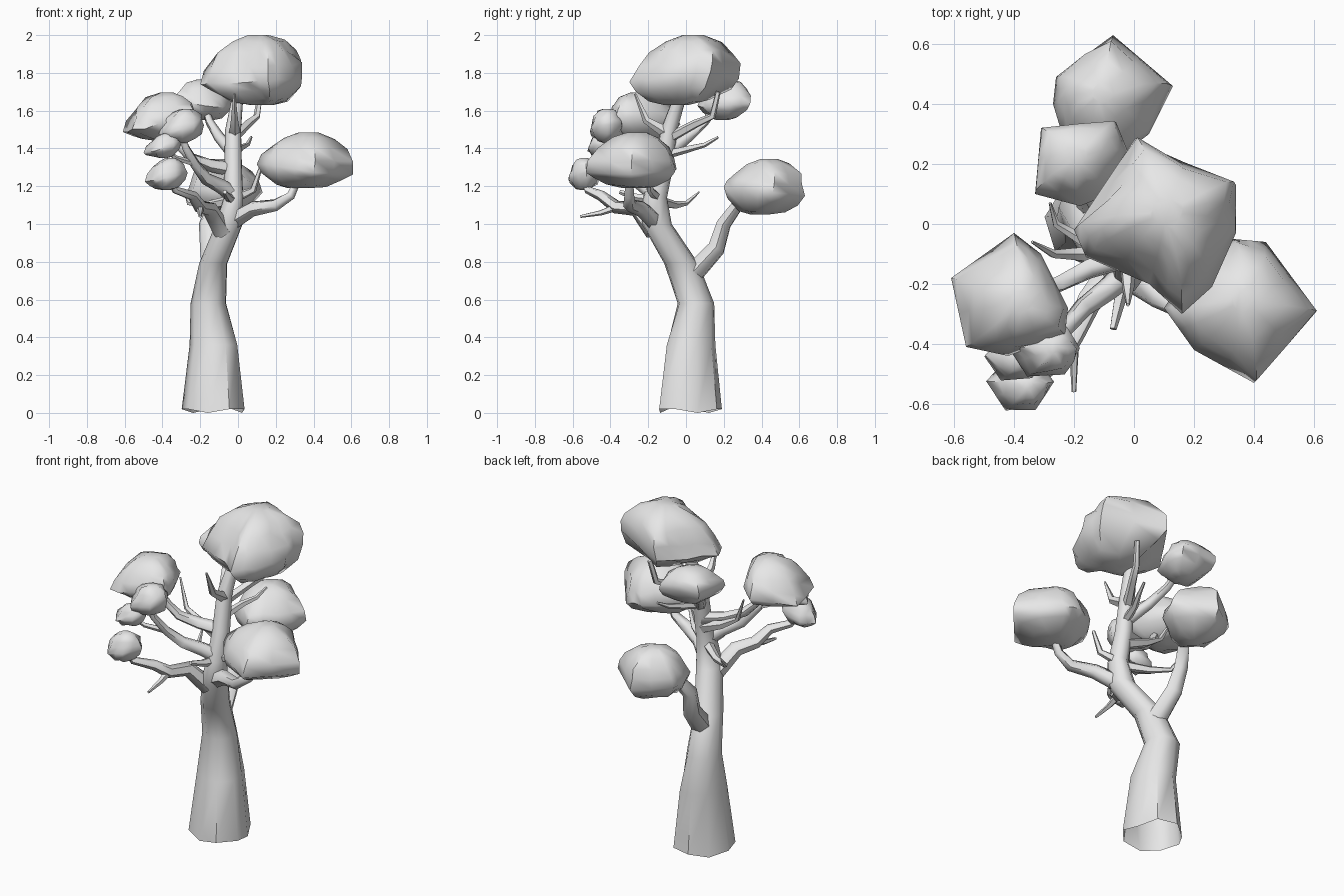
import bpy, bmesh, math, random
from mathutils import Vector

if "Cube" in bpy.data.objects:
    bpy.data.objects.remove(bpy.data.objects["Cube"])

random.seed(11)
grey = bpy.data.materials.new("plain grey")
grey.diffuse_color = (0.8, 0.8, 0.8, 1)
grey.use_nodes = True
grey.node_tree.nodes["Principled BSDF"].inputs["Base Color"].default_value = grey.diffuse_color


def finish(bm, name, angle):
    bmesh.ops.recalc_face_normals(bm, faces=bm.faces)
    me = bpy.data.meshes.new(name)
    bm.to_mesh(me)
    bm.free()
    me.materials.append(grey)
    ob = bpy.data.objects.new(name, me)
    bpy.context.collection.objects.link(ob)
    bpy.ops.object.select_all(action='DESELECT')
    ob.select_set(True)
    bpy.context.view_layer.objects.active = ob
    bpy.ops.object.shade_smooth_by_angle(angle=math.radians(angle))


def skin(bm, rings, ends=(0, -1)):
    """Join vertex rings with quads and close the chosen ends."""
    rings = [[bm.verts.new(p) for p in r] for r in rings]
    n = len(rings[0])
    for a, b in zip(rings, rings[1:]):
        for i in range(n):
            j = (i + 1) % n
            bm.faces.new((a[i], a[j], b[j], b[i]))
    for e in ends:
        bm.faces.new(rings[e])


def tube(name, path, r0, r1, sides=6):
    """Tapered limb swept along a crooked path."""
    pts = [Vector(p) for p in path]
    rings, ref = [], Vector((0.3, 0.9, 0.2))
    for i, p in enumerate(pts):
        d = (pts[min(i + 1, len(pts) - 1)] - pts[max(i - 1, 0)]).normalized()
        u = (ref - d * ref.dot(d)).normalized()
        ref, v = u, d.cross(u)
        r = r0 + (r1 - r0) * i / (len(pts) - 1)
        rings.append([p + r * (u * math.cos(t) + v * math.sin(t))
                      for t in (math.tau * k / sides for k in range(sides))])
    bm = bmesh.new()
    skin(bm, rings)
    finish(bm, name, 60)


def clump(name, rim, zlow, zrim, ztop, tilt=(0, 0), apex=(0, 0), base=(0, 0), rough=0.035):
    """Lumpy leaf mass: a polygon rim, domed above and shallow below."""
    rim = [Vector(p) for p in rim]
    c = sum(rim, Vector((0, 0))) / len(rim)
    ring = []
    for a, b in zip(rim, rim[1:] + rim[:1]):
        ring += [a - c, (a + b) / 2 - c]
    size = max(p.length for p in ring)
    # Layers: outline scale, height fraction (negative goes below the rim)
    layers = [(.22, -1), (.55, -.82), (.84, -.42), (1, 0), (.91, .3),
              (.76, .6), (.52, .85), (.2, 1)]
    rings = []
    for s, f in layers:
        out = []
        h = f * (ztop - zrim if f > 0 else zrim - zlow)
        shift = apex if f > 0 else base
        for p in ring:
            q = p * (s if s == 1 else s * (1 + random.uniform(-2, 2) * rough))
            z = zrim + h + (q.x * tilt[0] + q.y * tilt[1]) * (1 - abs(f))
            if abs(f) < 1:
                z += random.uniform(-1, 1) * rough * size
            out.append((c.x + q.x + abs(f) * shift[0], c.y + q.y + abs(f) * shift[1],
                        min(max(z, zlow), ztop)))
        rings.append(out)
    bm = bmesh.new()
    skin(bm, rings)
    bmesh.ops.triangulate(bm, faces=[f for f in bm.faces if len(f.verts) > 4])
    finish(bm, name, 60)


def round_rim(x, y, rx, ry, n=6):
    return [(x + rx * math.cos(t), y + ry * math.sin(t))
            for t in (math.tau * (k + random.uniform(-.2, .2)) / n for k in range(n))]


# Trunk: centre x, centre y, z, half width x, half width y
trunk = [(-.125, .015, .01, .165, .168), (-.125, .02, .36, .125, .13),
         (-.155, .052, .58, .096, .098), (-.13, -.025, .79, .076, .092),
         (-.045, -.155, 1.0, .073, .08), (-.022, -.165, 1.14, .052, .065),
         (-.025, -.12, 1.3, .048, .052), (-.025, -.09, 1.5, .043, .045),
         (0, -.03, 1.68, .03, .035), (.04, 0, 1.76, .02, .02)]
bm = bmesh.new()
rings = []
for i, (x, y, z, rx, ry) in enumerate(trunk):
    ring = []
    for k in range(9):
        t = math.tau * k / 9 + 0.3
        f = (1.05 if k % 3 else 0.93) if i < 2 else 1
        dz = (0.01 if k % 3 else -0.01) if i == 0 else 0
        ring.append((x + rx * f * math.cos(t), y + ry * f * math.sin(t), z + dz))
    rings.append(ring)
skin(bm, rings, ends=(-1,))
finish(bm, "trunk", 50)

# Main branches
tube("back_branch", [(-.13, .04, .74), (-.15, .16, .87), (-.165, .2, 1.0),
                     (-.12, .28, 1.11), (-.07, .38, 1.2)], .06, .025)
tube("right_branch", [(-.02, -.17, 1.02), (.08, -.24, 1.08), (.2, -.3, 1.1),
                      (.28, -.3, 1.15), (.33, -.3, 1.26)], .05, .018)
tube("low_left_branch", [(-.08, -.17, .96), (-.15, -.26, 1.08), (-.2, -.37, 1.09),
                         (-.24, -.45, 1.15), (-.33, -.52, 1.18), (-.37, -.54, 1.25)], .05, .014)
tube("front_left_branch", [(-.02, -.16, 1.15), (-.09, -.22, 1.2), (-.17, -.28, 1.24),
                           (-.23, -.35, 1.32), (-.28, -.4, 1.41), (-.29, -.42, 1.5)], .045, .015)
tube("left_branch", [(-.03, -.11, 1.29), (-.15, -.15, 1.31), (-.25, -.2, 1.35),
                     (-.31, -.22, 1.41), (-.38, -.24, 1.52)], .04, .016)
tube("upper_branch", [(-.03, -.09, 1.38), (-.1, .01, 1.46), (-.15, .1, 1.54),
                      (-.18, .17, 1.63)], .035, .016)

# Thin forks and bare twigs
tube("fork_small", [(-.23, -.35, 1.32), (-.33, -.41, 1.35), (-.39, -.45, 1.4)], .018, .01, 5)
tube("twig_low", [(-.2, -.37, 1.09), (-.2, -.45, 1.06), (-.2, -.56, 1.04)], .022, .008, 5)
tube("twig_back", [(-.02, -.1, 1.37), (.01, .02, 1.4), (.05, .1, 1.42), (.07, .17, 1.46)], .025, .007, 5)
tube("twig_side", [(-.05, -.14, 1.12), (-.16, -.06, 1.1), (-.26, 0, 1.11), (-.28, .07, 1.17)], .03, .005, 5)
tube("twig_left", [(-.04, -.11, 1.24), (-.17, -.1, 1.29), (-.27, -.1, 1.35), (-.34, -.06, 1.5)], .034, .005, 5)
tube("twig_front", [(-.02, -.08, 1.47), (-.02, -.21, 1.55), (-.02, -.27, 1.69)], .036, .006, 5)
tube("twig_stub", [(-.03, -.17, 1.13), (-.05, -.26, 1.14), (-.07, -.35, 1.17)], .03, .012, 5)
tube("twig_right", [(-.01, -.15, 1.14), (.08, -.19, 1.18), (.12, -.2, 1.3)], .028, .01, 5)
tube("twig_top", [(-.02, -.08, 1.46), (.05, .05, 1.53), (.1, .14, 1.57), (.12, .17, 1.7)], .028, .014, 5)

# Leaf clumps
clump("top_leaves", [(0, .28), (.34, .13), (.34, -.03), (.26, -.21), (.16, -.3),
                     (.05, -.2), (-.16, -.11), (-.2, -.02), (-.1, .13)],
      1.63, 1.765, 2.0, (.1, .06), (.03, .07), (.05, -.02))
clump("right_leaves", [(.33, -.05), (.44, -.06), (.61, -.29), (.4, -.53),
                       (.2, -.42), (.1, -.28), (.2, -.13)],
      1.19, 1.29, 1.485, (-.12, 0), (.04, 0), (-.01, -.02))
clump("back_leaves", [(-.07, .63), (.13, .46), (.05, .3), (-.08, .2), (-.24, .3),
                      (-.27, .4), (-.26, .49)],
      1.05, 1.17, 1.345, (0, -.12), (0, .04), (0, -.01))
clump("upper_back_leaves", [(-.31, .32), (-.06, .34), (-.02, .24), (-.08, .1),
                            (-.18, .06), (-.33, .1)],
      1.55, 1.64, 1.765, (-.1, .1), (-.02, .03))
clump("left_leaves", [(-.4, -.03), (-.31, -.1), (-.22, -.28), (-.23, -.37),
                      (-.42, -.44), (-.56, -.41), (-.61, -.18)],
      1.44, 1.53, 1.695, (.2, 0), (.02, 0))
for name, x, y, rx, ry, lo, hi in [
        ("front_leaves", -.3, -.42, .12, .1, 1.43, 1.61),
        ("small_leaves", -.4, -.45, .1, .08, 1.35, 1.48),
        ("low_leaves", -.38, -.54, .115, .09, 1.18, 1.35)]:
    clump(name, round_rim(x, y, rx, ry), lo, lo + (hi - lo) * .4, hi, (.2, 0), (.02, 0), rough=.06)
